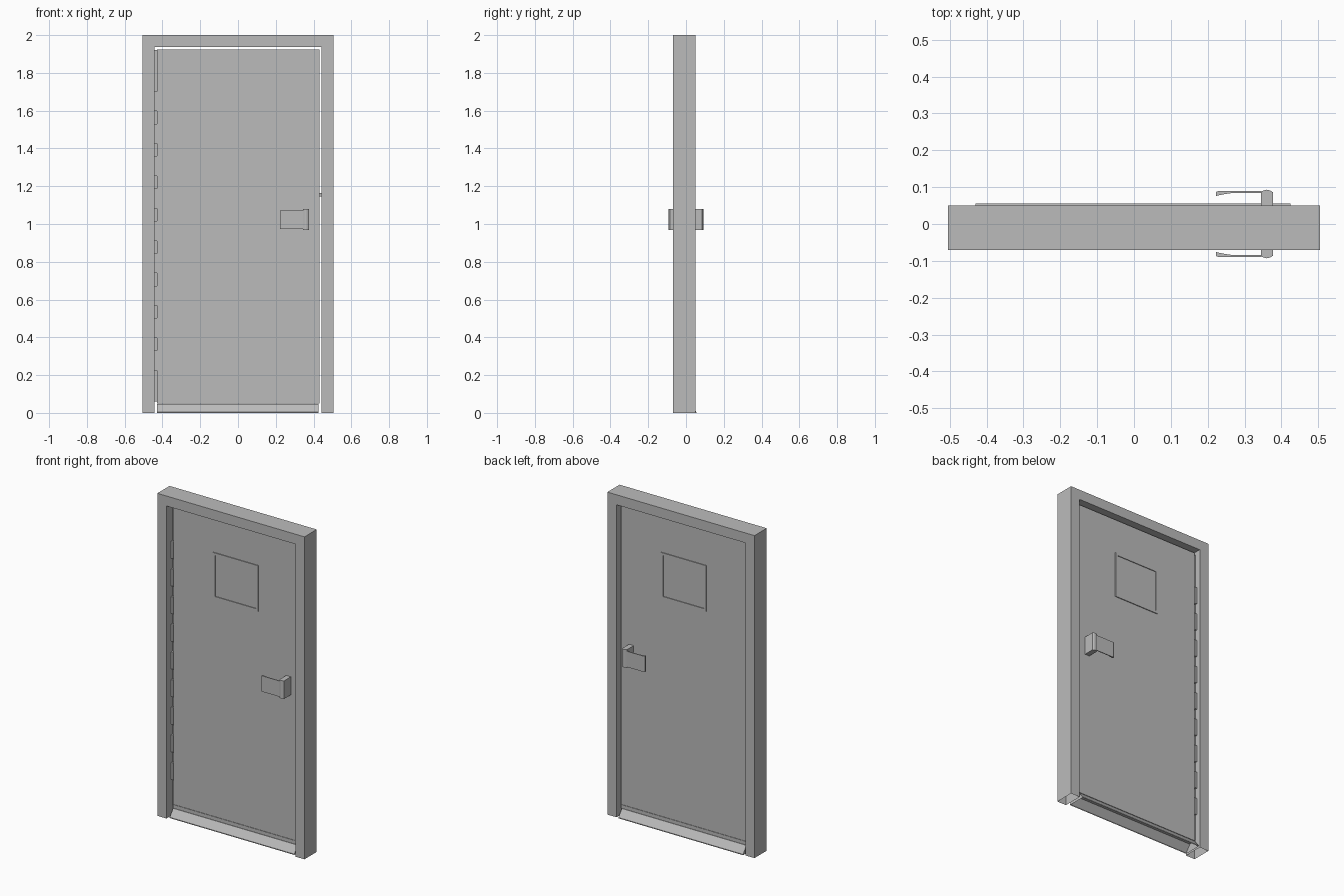
import bpy, bmesh
from mathutils import Vector

if "Cube" in bpy.data.objects:
    bpy.data.objects.remove(bpy.data.objects["Cube"])

grey = bpy.data.materials.new("door_grey")
grey.diffuse_color = (0.5, 0.5, 0.5, 1)
grey.use_nodes = True
grey.node_tree.nodes["Principled BSDF"].inputs["Base Color"].default_value = grey.diffuse_color


def finish(name, bm):
    bmesh.ops.recalc_face_normals(bm, faces=bm.faces)
    mesh = bpy.data.meshes.new(name)
    bm.to_mesh(mesh)
    bm.free()
    obj = bpy.data.objects.new(name, mesh)
    mesh.materials.append(grey)
    bpy.context.collection.objects.link(obj)
    return obj


def box(name, x0, x1, y0, y1, z0, z1):
    bm = bmesh.new()
    bmesh.ops.create_cube(bm, size=1)
    for v in bm.verts:
        v.co = Vector(((x0 + x1) / 2 + v.co.x * (x1 - x0),
                       (y0 + y1) / 2 + v.co.y * (y1 - y0),
                       (z0 + z1) / 2 + v.co.z * (z1 - z0)))
    return finish(name, bm)


def prism(name, points, offset, drop_down=False):
    """Extrude a closed 3D outline; optionally leave its underside open."""
    bm = bmesh.new()
    face = bm.faces.new([bm.verts.new(p) for p in points])
    ext = bmesh.ops.extrude_face_region(bm, geom=[face], use_keep_orig=True)
    bmesh.ops.translate(bm, vec=offset,
                        verts=[g for g in ext["geom"] if isinstance(g, bmesh.types.BMVert)])
    bmesh.ops.recalc_face_normals(bm, faces=bm.faces)
    if drop_down:
        low = [f for f in bm.faces if all(v.co.z < 0.001 for v in f.verts)]
        bmesh.ops.delete(bm, geom=low, context="FACES")
    return finish(name, bm)


# Hollow metal frame, open under both jambs
outline = [(-0.505, 0), (-0.505, 2), (0.505, 2), (0.505, 0),
           (0.442, 0), (0.442, 1.938), (-0.442, 1.938), (-0.442, 0)]
prism("frame", [(x, -0.07, z) for x, z in outline], (0, 0.12, 0), drop_down=True)

# Door leaf
box("door_leaf", -0.43, 0.431, -0.02, 0.02, 0.05, 1.925)

# Sloped threshold, hollow underneath
sill = [(-0.055, 0), (-0.055, 0.005), (-0.022, 0.048),
        (0.022, 0.048), (0.055, 0.005), (0.055, 0)]
prism("threshold", [(-0.43, y, z) for y, z in sill], (0.855, 0, 0), drop_down=True)

# Continuous hinge with its knuckles
box("hinge_strip", -0.441, -0.43, -0.012, 0.012, 0.06, 1.92)
for i in range(9):
    z = 0.225 + i * 0.1715
    box("hinge_knuckle", -0.446, -0.427, -0.025, 0.025, z, z + 0.105)

# Latch bolt in the lock edge
box("latch", 0.43, 0.441, -0.008, 0.008, 1.145, 1.165)


def window_trim(side):
    """Thin raised border around the vision panel."""
    bm = bmesh.new()
    loops = []
    for grow, y in ((0.015, 0.02), (0.015, 0.025), (0, 0.025), (0, 0.0205)):
        loops.append([bm.verts.new((x, side * y, z)) for x, z in (
            (-0.14 - grow, 1.44 - grow), (0.14 + grow, 1.44 - grow),
            (0.14 + grow, 1.695 + grow), (-0.14 - grow, 1.695 + grow))])
    for a, b in zip(loops, loops[1:]):
        for i in range(4):
            j = (i + 1) % 4
            bm.faces.new((a[i], a[j], b[j], b[i]))
    bm.faces.new(loops[-1])
    finish("window_trim", bm)


# Fittings repeated on the front and the back
post = [(0.345, 0.02), (0.345, 0.087), (0.351, 0.091), (0.36, 0.093),
        (0.369, 0.091), (0.377, 0.086), (0.377, 0.02)]
lever = [(0.222, 0.076), (0.222, 0.087), (0.228, 0.089), (0.346, 0.089),
         (0.346, 0.084), (0.265, 0.084), (0.245, 0.081)]
for side in (-1, 1):
    window_trim(side)
    prism("handle_post", [(x, side * y, 0.967) for x, y in post], (0, 0, 0.112))
    prism("handle_lever", [(x, side * y, 0.973) for x, y in lever], (0, 0, 0.098))
    y0, y1 = sorted((side * 0.02, side * 0.023))
    box("door_sweep", -0.43, 0.425, y0, y1, 0.05, 0.072)
